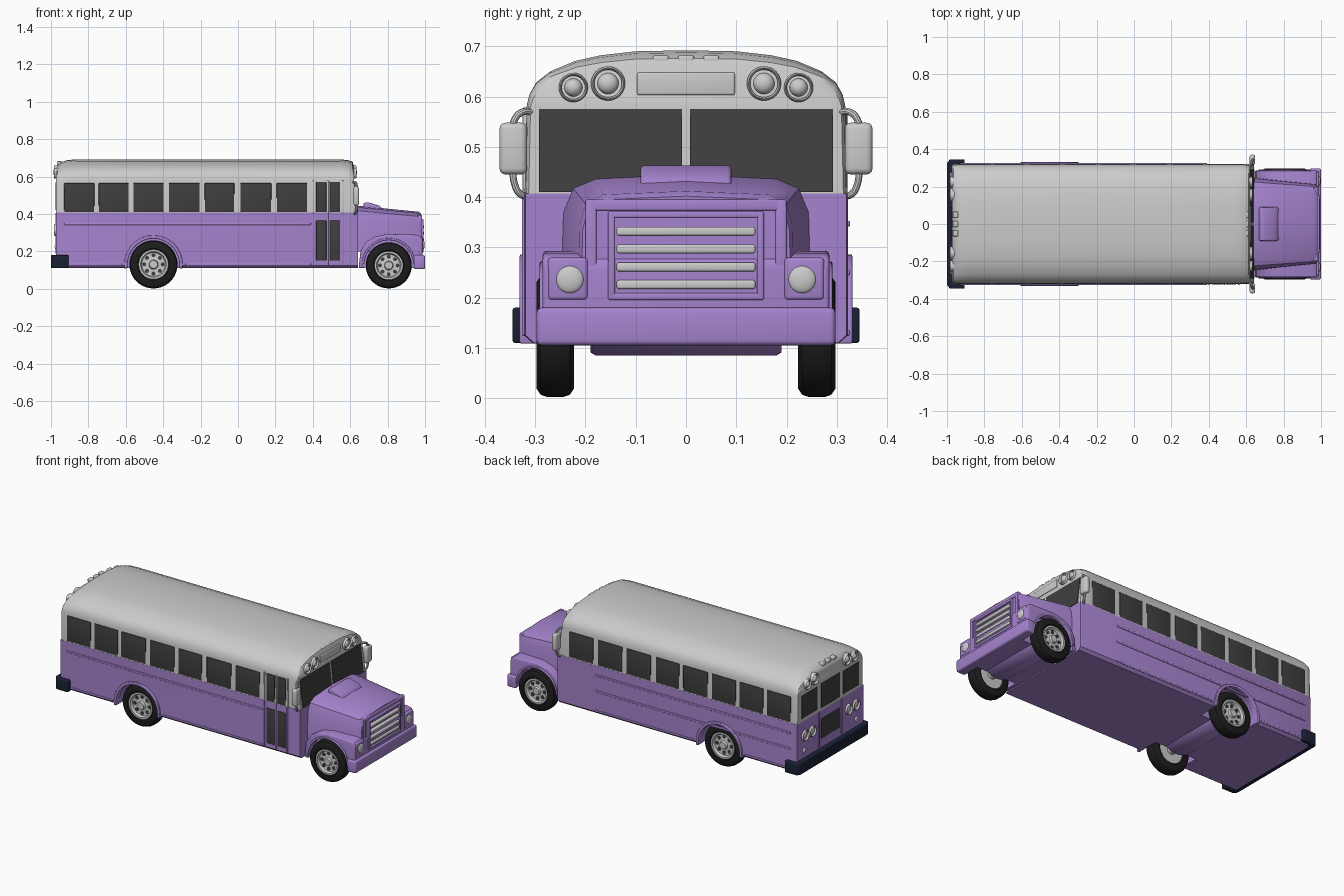
import bpy, bmesh, math
from mathutils import Vector

if "Cube" in bpy.data.objects:
    bpy.data.objects.remove(bpy.data.objects["Cube"])


def material(name, rgb):
    m = bpy.data.materials.new(name)
    m.diffuse_color = (*rgb, 1)
    m.use_nodes = True
    m.node_tree.nodes["Principled BSDF"].inputs["Base Color"].default_value = m.diffuse_color
    return m


PURPLE = material("purple_paint", (0.38, 0.23, 0.62))
GLASS = material("dark_glass", (0.05, 0.05, 0.05))
RUBBER = material("rubber", (0.012, 0.012, 0.012))
NAVY = material("navy_rubber", (0.01, 0.015, 0.035))


def finish(ob, mat=None, bevel=0, cutters=(), segs=3):
    if mat:
        ob.data.materials.append(mat)
    if bevel:
        b = ob.modifiers.new("bevel", 'BEVEL')
        b.width, b.segments, b.limit_method = bevel, segs, 'ANGLE'
    for c in cutters:
        m = ob.modifiers.new("cut", 'BOOLEAN')
        m.object, m.solver = c, 'EXACT'
    bpy.ops.object.select_all(action='DESELECT')
    bpy.context.view_layer.objects.active = ob
    ob.select_set(True)
    bpy.ops.object.convert(target='MESH')
    bpy.ops.object.shade_smooth_by_angle(angle=math.radians(35))
    return ob


def loft(name, rings, mat=None, bevel=0, cutters=(), caps=True, wrap=True):
    bm = bmesh.new()
    vs = [[bm.verts.new(p) for p in r] for r in rings]
    n = len(vs[0])
    for a, b in zip(vs, vs[1:]):
        for i in range(n if wrap else n - 1):
            j = (i + 1) % n
            bm.faces.new((a[i], a[j], b[j], b[i]))
    if caps:
        bm.faces.new(vs[0][::-1])
        bm.faces.new(vs[-1])
    bmesh.ops.remove_doubles(bm, verts=bm.verts, dist=1e-5)
    bmesh.ops.recalc_face_normals(bm, faces=bm.faces)
    me = bpy.data.meshes.new(name)
    bm.to_mesh(me)
    bm.free()
    ob = bpy.data.objects.new(name, me)
    bpy.context.collection.objects.link(ob)
    return finish(ob, mat, bevel, cutters)


def box(name, x, y, z, mat=None, bevel=0.004):
    ring = lambda h: [(x[0], y[0], h), (x[1], y[0], h), (x[1], y[1], h), (x[0], y[1], h)]
    return loft(name, [ring(z[0]), ring(z[1])], mat, bevel)


def lathe(name, profile, centre, direction, mat=None, n=32):
    # profile holds (radius, distance along direction)
    q = Vector((0, 0, 1)).rotation_difference(Vector(direction))
    rings = []
    for k in range(n + 1):
        a = k * math.tau / n
        rings.append([Vector(centre) + q @ Vector((r * math.cos(a), r * math.sin(a), t)) for r, t in profile])
    return loft(name, rings, mat, caps=False, wrap=False)


def sym(half, x, sy=1, f=lambda z: z):
    pts = [(x, y * sy, f(z)) for y, z in half]
    return pts + [(a, -b, c) for a, b, c in reversed(pts) if b > 0]


def pipe(name, pts, r):
    cu = bpy.data.curves.new(name, 'CURVE')
    cu.dimensions, cu.bevel_depth, cu.bevel_resolution, cu.use_fill_caps = '3D', r, 3, True
    s = cu.splines.new('BEZIER')
    s.bezier_points.add(len(pts) - 1)
    for b, p in zip(s.bezier_points, pts):
        b.co = p
        b.handle_left_type = b.handle_right_type = 'AUTO'
    ob = bpy.data.objects.new(name, cu)
    bpy.context.collection.objects.link(ob)
    return finish(ob)


def wheel_cutters(x, r):
    out = []
    for s in (-1, 1):
        c = lathe("wheel_well_cutter", [(0, 0), (r, 0), (r, .3), (0, .3)], (x, s * .19, .13), (0, s, 0), n=48)
        c.hide_render = True
        out.append(c)
    return out


def arch(name, x, r0, r1, y0, y1, a0, a1):
    rings = []
    for k in range(25):
        a = math.radians(a0 + (a1 - a0) * k / 24)
        rings.append([(x + r * math.cos(a), y, .13 + r * math.sin(a))
                      for r, y in ((r0, y0), (r1, y0), (r1, y1), (r0, y1))])
    return loft(name, rings, PURPLE, .004)


REAR, FRONT = -.452, .806
rear_cut, front_cut = wheel_cutters(REAR, .142), wheel_cutters(FRONT, .137)

# lower body and grey upper body with domed ends
low = [(.305, .11), (.322, .125), (.322, .407), (0, .407)]
loft("lower_body", [sym(low, -.972, .99), sym(low, -.962), sym(low, .63), sym(low, .642, .99)], PURPLE, cutters=rear_cut)
up = [(.321, .405), (.317, .58), (.312, .603), (.298, .628), (.27, .65), (.22, .671), (.17, .682), (.1, .69), (0, .692)]
ups = []
for x, h, sy in ((-.972, .55, .975), (-.966, .72, .99), (-.945, .87, 1), (-.915, .96, 1), (-.87, 1, 1),
                 (.55, 1, 1), (.59, .96, 1), (.612, .86, .99), (.62, .7, .975)):
    ring = sym(up, x, sy, lambda z: .58 + (z - .58) * h if z > .58 else z)
    if x > .6:
        ring = [(p[0] + .02, *p[1:]) if p[2] < .41 else p for p in ring]
    ups.append(ring)
loft("upper_body_roof", ups)

# front fenders, hood and cowl
fender = [(.645, .11), (.655, .2), (.685, .25), (.73, .278), (.8, .293), (.95, .289), (.975, .282), (.986, .265), (.986, .11)]
loft("front_fenders", [[(x, y, z) for x, z in fender] for y in (-.285, .285)], PURPLE, .008, front_cut)
hood_back = [(.25, .2), (.245, .37), (.225, .418), (.18, .437), (0, .445)]
hood_front = [(.215, .2), (.212, .345), (.2, .387), (.165, .405), (0, .412)]
loft("hood", [sym(hood_back, .63), sym(hood_front, .965), sym(hood_front, .978, .97, lambda z: z - .01)], PURPLE)
cowl = [(x, z) for x, z in ((.665, .42), (.672, .458), (.69, .464), (.755, .445), (.775, .425), (.775, .41))]
loft("hood_scoop", [[(x, y, z) for x, z in cowl] for y in (-.09, .09)], PURPLE, .008)
box("front_bumper", (.94, 1), (-.297, .297), (.105, .18), PURPLE, .01)
bump = [(-.905, .345), (-.985, .345), (-1, .325), (-1, -.325), (-.985, -.345), (-.905, -.345),
        (-.905, -.315), (-.96, -.315), (-.96, .315), (-.905, .315)]
loft("rear_bumper", [[(x, y, z) for x, y in bump] for z in (.11, .18)], NAVY, .005)

# grille: raised surround, inner frame and four bars
for half, z0, z1, w, xf in ((.2, .19, .395, .022, .985), (.155, .195, .372, .014, .992)):
    for s in (-1, 1):
        box("grille_side_frame", (.96, xf), sorted((s * (half - w), s * half)), (z0, z1), PURPLE)
    box("grille_top_frame", (.96, xf), (-half, half), (z1 - w, z1), PURPLE)
    box("grille_bottom_frame", (.96, xf), (-half, half), (z0, z0 + w), PURPLE)
for z in (.332, .297, .261, .226):
    box("grille_bar", (.965, .995), (-.138, .138), (z - .009, z + .009), bevel=.005)


def ring_profile(r):
    return [(r * .8, -.005), (r * .8, .008), (r * .9, .013), (r, .008), (r, -.02)]


def dome_profile(r, h):
    return [(0, h)] + [(r * math.sin(a), h * math.cos(a)) for a in (.3, .6, .9, 1.2, 1.57)] + [(r, -.02)]


# warning lights front and rear, headlights, tail lights
for s in (-1, 1):
    box("headlight_surround", (.97, .99), sorted((s * .195, s * .275)), (.195, .28), PURPLE, .008)
    lathe("headlight", dome_profile(.028, .01), (.988, s * .231, .236), (1, 0, 0))
    for y, z, r in ((.155, .626, .034), (.224, .618, .029)):
        for x, d in ((.62, 1), (-.972, -1)):
            lathe("warning_light_ring", ring_profile(r), (x, s * y, z), (d, 0, 0))
            lathe("warning_light", dome_profile(r * .62, .016), (x, s * y, z), (d, 0, 0))
    for y in (.175, .245):
        lathe("tail_light_ring", ring_profile(.032), (-.97, s * y, .315), (-1, 0, 0))
        lathe("tail_light", dome_profile(.024, .01), (-.97, s * y, .315), (-1, 0, 0))
    lathe("reverse_light", dome_profile(.016, .008), (-.972, s * .25, .225), (-1, 0, 0), n=20)
    # mirrors on bent arms
    box("mirror", (.618, .648), sorted((s * .316, s * .371)), (.445, .548), bevel=.012)
    for z0, z1 in ((.568, .535), (.405, .455)):
        pipe("mirror_arm", [(.61, s * .3, z0), (.628, s * .328, z0), (.634, s * .342, (z0 + z1) / 2), (.634, s * .344, z1)], .007)
for x in (.6, -.955):
    for y in (-.05, 0, .05):
        box("roof_marker_light", (x - .014, x + .014), (y - .016, y + .016), (.663, .682), bevel=.005)
box("front_sign_panel", (.6, .625), (-.097, .097), (.603, .648), bevel=.004)

# side windows; the far side has an extra driver window in place of the door
edges = [(-.93, -.768), (-.745, -.585), (-.56, -.398), (-.37, -.205), (-.178, -.02), (.013, .178), (.207, .37)]
for s in (-1, 1):
    for x in edges + ([(.40, .56)] if s > 0 else []):
        box("side_window", x, sorted((s * .29, s * .3215)), (.41, .565), GLASS, .003)
    for z in (.347, .13) + ((.25,) if s > 0 else ()):
        for x in ((-.93, .39),) if z > .2 else ((-.93, -.62), (-.28, .39)):
            box("side_rail", x, sorted((s * .31, s * .3265)), (z - .006, z + .006), PURPLE)

# entry door
for x in ((.418, .472), (.492, .546)):
    box("door_upper_window", x, (-.3235, -.29), (.41, .572), GLASS, .003)
    box("door_lower_window", x, (-.3245, -.29), (.15, .365), GLASS, .003)
for x in (.402, .482, .56):
    box("door_post_lower", (x - .004, x + .004), (-.3265, -.3), (.125, .405), PURPLE, .002)
    box("door_post_upper", (x - .004, x + .004), (-.325, -.3), (.405, .578), None, .002)

# windshield panes lean back under the brow
for y in ((-.292, -.008), (.008, .292)):
    loft("windshield", [[(.60, y[0], .41), (.643, y[0], .41), (.643, y[1], .41), (.60, y[1], .41)],
                        [(.58, y[0], .575), (.6235, y[0], .575), (.6235, y[1], .575), (.58, y[1], .575)]], GLASS)

# rear windows and emergency door
for y, z in (((-.275, -.125), (.425, .565)), ((-.09, .09), (.42, .57)), ((.125, .275), (.425, .565)), ((-.09, .09), (.235, .355))):
    box("rear_window", (-.976, -.95), y, z, GLASS, .003)
for y in (-.11, .11):
    box("rear_door_seam", (-.977, -.95), (y - .004, y + .004), (.19, .405), PURPLE, .002)

# wheels, arches and the housings between them
tyre = [(.074, .03), (.082, .037), (.106, .037), (.118, .029), (.123, .015), (.123, -.015),
        (.118, -.029), (.106, -.037), (.082, -.037), (.074, -.03), (.074, .03)]
rim = [(0, .034), (.02, .034), (.024, .02), (.036, .016), (.06, .02), (.066, .034), (.076, .034), (.076, -.03), (0, -.03)]
for name, x, k in (("rear", REAR, 1.045), ("front", FRONT, 1)):
    for s in (-1, 1):
        c, d, z = (x, s * .26, .123 * k + .002), (0, s, 0), .123 * k + .002
        lathe(name + "_tyre", [(r * k, t) for r, t in tyre], c, d, RUBBER, 40)
        lathe(name + "_rim", [(r * k, t) for r, t in rim], c, d)
        for i in range(8):
            a = i * math.tau / 8
            lathe(name + "_rim_hole", [(0, .021), (.0105, .021), (.0105, .01)],
                  (x + .047 * k * math.cos(a), s * .26, z + .047 * k * math.sin(a)), d, GLASS, 12)
        if name == "rear":
            arch("rear_wheel_arch", x, .138, .156, s * .29, s * .331, -8, 188)
        else:
            arch("front_wheel_arch", x, .130, .142, s * .25, s * .291, 2, 178)
    lathe(name + "_axle_housing", [(0, -.19), (.112, -.19), (.118, -.18), (.118, .18), (.112, .19), (0, .19)],
          (x, 0, .203), (0, 1, 0), PURPLE, 40)
    lathe(name + "_axle", [(0, -.25), (.025, -.25), (.025, .25), (0, .25)], (x, 0, .13), (0, 1, 0))

for c in rear_cut + front_cut:
    bpy.data.objects.remove(c)
